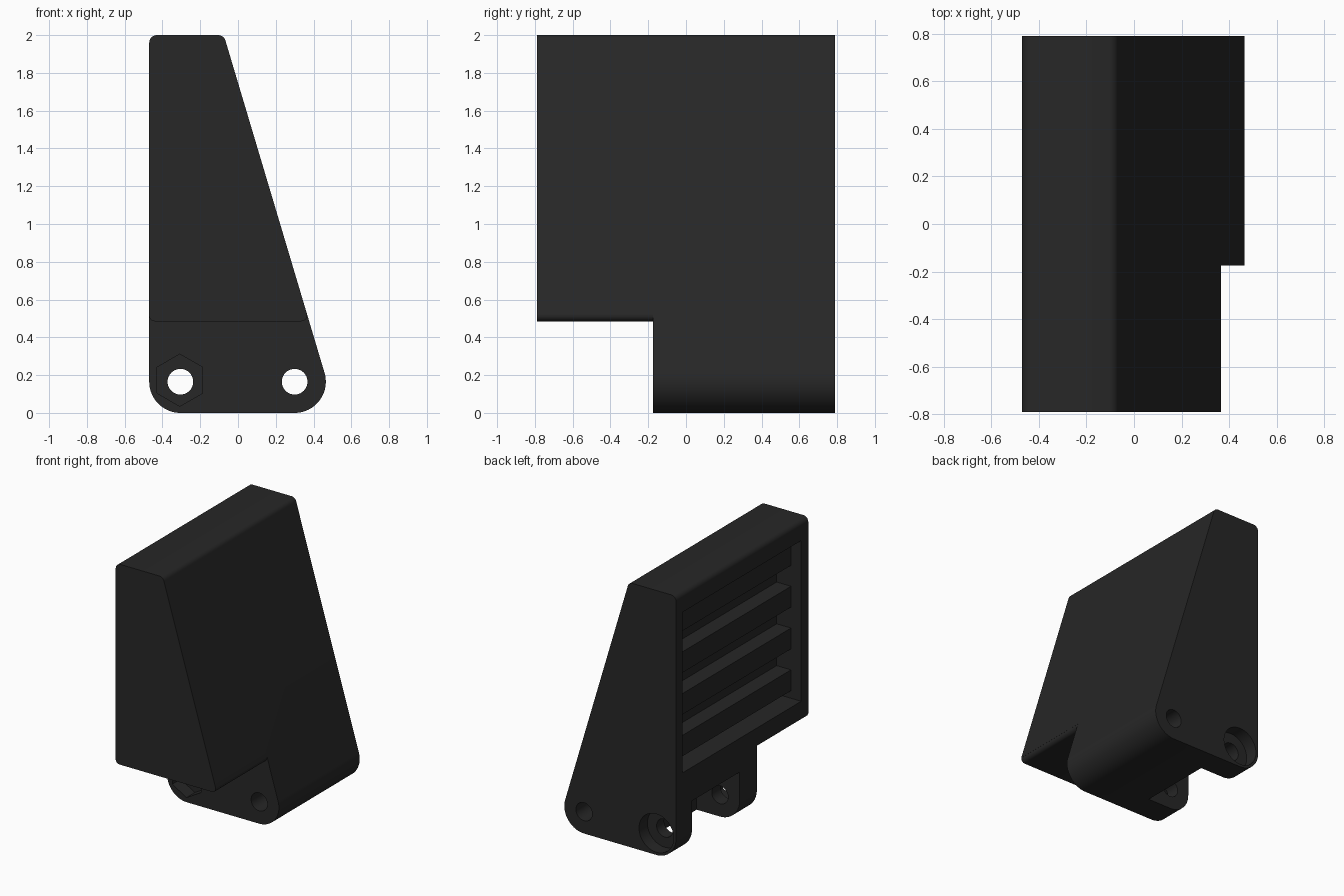
import bpy, bmesh
from math import atan2, acos, hypot, cos, sin, pi, tau, radians

if "Cube" in bpy.data.objects:
    bpy.data.objects.remove(bpy.data.objects["Cube"])


def arc(x, z, r, a0, a1, n):
    return [(x + r * cos(a0 + (a1 - a0) * i / n), z + r * sin(a0 + (a1 - a0) * i / n))
            for i in range(n + 1)]


def hull(circles):
    """Outline wrapped tightly around circles listed counter-clockwise."""
    k = len(circles)
    normals = []
    for i in range(k):
        x1, z1, r1 = circles[i]
        x2, z2, r2 = circles[(i + 1) % k]
        dx, dz = x2 - x1, z2 - z1
        normals.append(atan2(dz, dx) - acos((r1 - r2) / hypot(dx, dz)))
    pts = []
    for i, (x, z, r) in enumerate(circles):
        a0, a1 = normals[i - 1], normals[i]
        while a1 < a0:
            a1 += tau
        while a1 - a0 > tau:
            a1 -= tau
        pts += arc(x, z, r, a0, a1, 20 if r > 0.1 else 8)
    return pts


def prism(name, pts, y0, y1):
    """Extrude an x-z outline along y."""
    bm = bmesh.new()
    face = bm.faces.new([bm.verts.new((x, y0, z)) for x, z in pts])
    new = bmesh.ops.extrude_face_region(bm, geom=[face])["geom"]
    bmesh.ops.translate(bm, vec=(0, y1 - y0, 0),
                        verts=[g for g in new if isinstance(g, bmesh.types.BMVert)])
    bmesh.ops.recalc_face_normals(bm, faces=bm.faces)
    me = bpy.data.meshes.new(name)
    bm.to_mesh(me)
    bm.free()
    ob = bpy.data.objects.new(name, me)
    bpy.context.collection.objects.link(ob)
    return ob


def box(x0, x1, z0, z1):
    return [(x0, z0), (x1, z0), (x1, z1), (x0, z1)]


def ring(x, z, r, n, start=0):
    return arc(x, z, r, start, start + tau, n)[:-1]


def cut(body, pts, y0, y1):
    cutter = prism("cutter", pts, y0, y1)
    cutter.hide_render = True
    mod = body.modifiers.new("cut", 'BOOLEAN')
    mod.operation, mod.solver, mod.object = 'DIFFERENCE', 'EXACT', cutter
    bpy.context.view_layer.objects.active = body
    bpy.ops.object.modifier_apply(modifier=mod.name)
    bpy.data.objects.remove(cutter)


# Wedge body with rounded corners
HOLES = [(-0.305, 0.165), (0.30, 0.165)]
body = prism("wedge_body", hull([(*HOLES[0], 0.165), (*HOLES[1], 0.165),
                                 (-0.105, 1.96, 0.04), (-0.43, 1.96, 0.04)]), -0.79, 0.79)

# Front underside step, with rounded lower edges
step = [(-0.6, -0.1), (0.6, -0.1), (0.6, 0.56)]
step += arc(0.336, 0.515, 0.03, radians(10), -pi / 2, 8)
step += arc(-0.44, 0.515, 0.03, -pi / 2, radians(-173), 8)
step += [(-0.6, 0.5)]
cut(body, step, -0.9, -0.175)

# Slot between the two hinge ears
cut(body, box(-0.6, -0.11, -0.1, 0.38), 0.03, 0.60)

# Ribbed recess in the left face: comb-shaped cutter leaves four ribs
comb = [(-0.6, 0.635), (-0.265, 0.635)]
for i in range(4):
    z = 0.692 + 0.316 * i
    comb += [(-0.265, z), (-0.385, z), (-0.385, z + 0.158), (-0.265, z + 0.158)]
comb += [(-0.265, 1.85), (-0.6, 1.85)]
cut(body, comb, -0.705, 0.715)

# Pin holes, round counterbore at the back and hexagonal nut pocket at the front
for x, z in HOLES:
    cut(body, ring(x, z, 0.068, 40), -0.9, 0.9)
cut(body, ring(*HOLES[0], 0.145, 48), 0.69, 0.9)
cut(body, ring(-0.308, 0.173, 0.138, 6, pi / 2), -0.3, -0.075)

# Dark finish and smooth rounded edges
mat = bpy.data.materials.new("dark_plastic")
mat.diffuse_color = (0.02, 0.02, 0.02, 1)
mat.use_nodes = True
mat.node_tree.nodes["Principled BSDF"].inputs["Base Color"].default_value = mat.diffuse_color
body.data.materials.clear()
body.data.materials.append(mat)
for p in body.data.polygons:
    p.material_index = 0
bpy.ops.object.select_all(action='DESELECT')
body.select_set(True)
bpy.context.view_layer.objects.active = body
bpy.ops.object.shade_smooth_by_angle(angle=radians(25))
